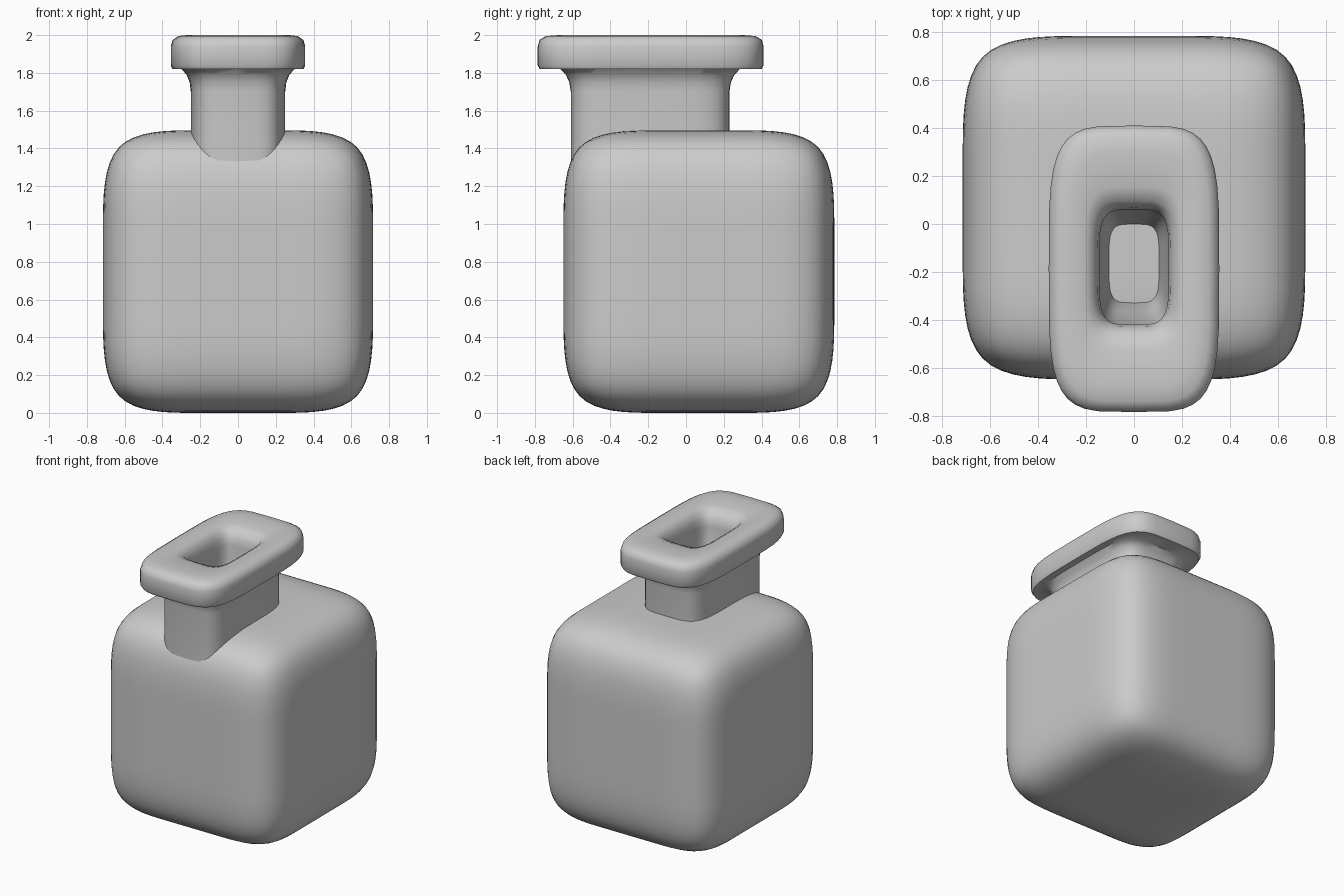
import bpy
import bmesh
import math

cube = bpy.data.objects.get("Cube")
if cube:
    bpy.data.objects.remove(cube, do_unlink=True)

# One plain material for everything
grey = bpy.data.materials.new("light_grey")
grey.use_nodes = True
GREY = (0.6, 0.6, 0.6, 1.0)
grey.diffuse_color = GREY
bsdf = next(n for n in grey.node_tree.nodes if n.type == 'BSDF_PRINCIPLED')
bsdf.inputs["Base Color"].default_value = GREY


def make_object(name, bm):
    mesh = bpy.data.meshes.new(name)
    bm.to_mesh(mesh)
    bm.free()
    mesh.materials.append(grey)
    obj = bpy.data.objects.new(name, mesh)
    bpy.context.collection.objects.link(obj)
    return obj


def smooth(obj, degrees):
    bpy.ops.object.select_all(action='DESELECT')
    obj.select_set(True)
    bpy.context.view_layer.objects.active = obj
    bpy.ops.object.shade_smooth_by_angle(angle=math.radians(degrees))


def rounded_ring(bm, hx, hy, cy, z, power=4.3, count=40):
    """Ring of vertices on a rounded rectangle."""
    ring = []
    for i in range(count):
        a = math.tau * i / count
        c, s = math.cos(a), math.sin(a)
        x = math.copysign(abs(c) ** (2 / power), c) * hx
        y = math.copysign(abs(s) ** (2 / power), s) * hy
        ring.append(bm.verts.new((x, cy + y, z)))
    return ring


# Bottle body: soft box from a subdivided cage
bm = bmesh.new()
bmesh.ops.create_cube(bm, size=2)
bmesh.ops.subdivide_edges(bm, edges=bm.edges[:], cuts=2, use_grid_fill=True)
half = (0.715, 0.717, 0.748)
for v in bm.verts:
    for k in range(3):
        unit = v.co[k] if abs(v.co[k]) > 0.9 else math.copysign(0.286, v.co[k])
        v.co[k] = unit * half[k]
    v.co.y += 0.068
    v.co.z += half[2]
body = make_object("bottle_body", bm)
sub = body.modifiers.new("soften", 'SUBSURF')
sub.levels = sub.render_levels = 3
for poly in body.data.polygons:
    poly.use_smooth = True

# Neck, flared rim and opening: one loft (half x, half y, centre y, z)
profile = [
    # neck and fillet
    (0.25, 0.42, -0.19, 1.2), (0.25, 0.42, -0.19, 1.7),
    (0.256, 0.428, -0.19, 1.75), (0.272, 0.446, -0.19, 1.79),
    (0.3, 0.475, -0.19, 1.82),
    # rim
    (0.346, 0.587, -0.187, 1.82), (0.356, 0.598, -0.187, 1.84),
    (0.356, 0.598, -0.187, 1.94), (0.346, 0.588, -0.187, 1.975),
    (0.315, 0.555, -0.187, 1.995), (0.27, 0.49, -0.187, 2.0),
    # opening
    (0.205, 0.34, -0.185, 1.995), (0.172, 0.28, -0.182, 1.975),
    (0.152, 0.25, -0.18, 1.93), (0.145, 0.24, -0.18, 1.88),
    (0.146, 0.241, -0.18, 1.8), (0.122, 0.195, -0.17, 1.62),
    (0.105, 0.165, -0.165, 1.5), (0.1, 0.16, -0.165, 1.45),
]
bm = bmesh.new()
rings = [rounded_ring(bm, *row) for row in profile]
for low, high in zip(rings, rings[1:]):
    n = len(low)
    for i in range(n):
        j = (i + 1) % n
        bm.faces.new((low[i], low[j], high[j], high[i]))
neck = make_object("neck_and_rim", bm)
smooth(neck, 45)
